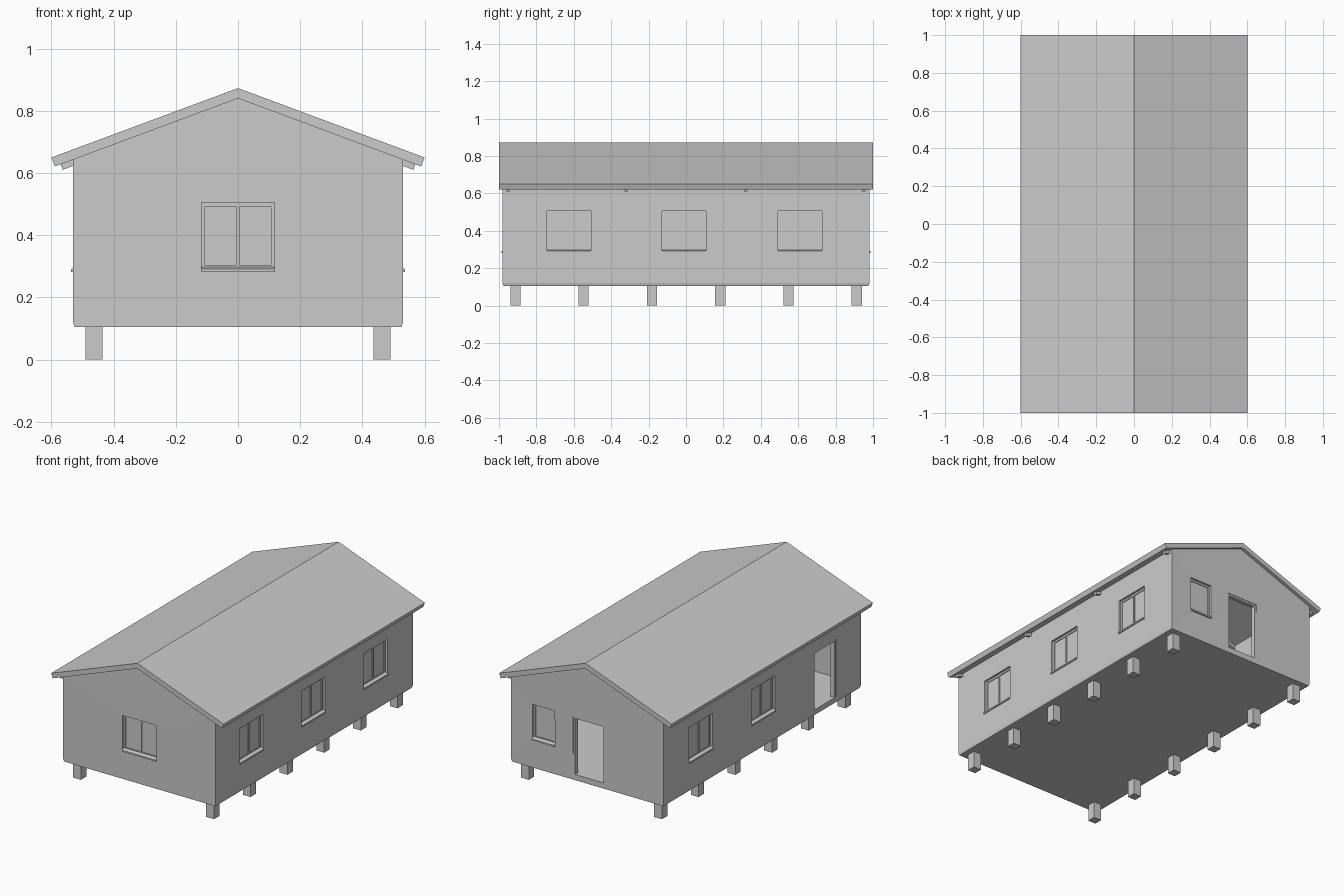
import bpy, bmesh
from math import radians
from mathutils import Vector

if "Cube" in bpy.data.objects:
    bpy.data.objects.remove(bpy.data.objects["Cube"])

SLOPE = 0.372          # roof pitch (rise over run)
UNDER = 0.84           # roof underside height at the ridge
WX, WY, T = 0.53, 0.98, 0.03   # wall half sizes and thickness
FLOOR = 0.14


def finish(name, bm):
    bmesh.ops.recalc_face_normals(bm, faces=bm.faces)
    me = bpy.data.meshes.new(name)
    bm.to_mesh(me)
    bm.free()
    ob = bpy.data.objects.new(name, me)
    bpy.context.collection.objects.link(ob)
    return ob


def add_box(bm, x0, x1, y0, y1, z0, z1):
    r = bmesh.ops.create_cube(bm, size=1)
    for v in r["verts"]:
        v.co = Vector(((x0 + x1) / 2 + v.co.x * (x1 - x0),
                       (y0 + y1) / 2 + v.co.y * (y1 - y0),
                       (z0 + z1) / 2 + v.co.z * (z1 - z0)))


def add_prism(bm, pts, a, b, axis="y"):
    """Extrude a closed cross-section from a to b along x or y."""
    def place(p, t):
        return (p[0], t, p[1]) if axis == "y" else (t, p[0], p[1])
    face = bm.faces.new([bm.verts.new(place(p, a)) for p in pts])
    r = bmesh.ops.extrude_face_region(bm, geom=[face])
    for g in r["geom"]:
        if isinstance(g, bmesh.types.BMVert):
            g.co[1 if axis == "y" else 0] = b


def mirror_profile(half):
    return half + [(-x, z) for x, z in reversed(half) if x > 0]


# Openings: side rotation, wall distance, position along wall, width, is door
ROT = {"front": (0, WY), "right": (90, WX), "back": (180, WY), "left": (-90, WX)}
OPENINGS = [
    ("front", 0.0, 0.235, "window"),
    ("right", -0.625, 0.235, "window"), ("right", -0.01, 0.235, "window"),
    ("right", 0.61, 0.235, "window"),
    ("left", -0.61, 0.235, "window"), ("left", 0.01, 0.235, "window"),
    ("left", 0.625, 0.22, "door"),
    ("back", -0.305, 0.155, "window"), ("back", 0.01, 0.22, "door"),
]
TOP, SILL = 0.505, 0.282


def orient(ob, side):
    # local frame: x along the wall, -y outward, wall face at y = 0
    ang, dist = ROT[side]
    ob.rotation_euler.z = radians(ang)
    off = Vector((0, -dist, 0))
    off.rotate(ob.rotation_euler)
    ob.location = off


# Walls with gables and floor, slightly chamfered at the bottom edge
bm = bmesh.new()
outer = mirror_profile([(WX - 0.004, 0.105), (WX, 0.12),
                        (WX, UNDER - SLOPE * WX), (0, UNDER)])
add_prism(bm, outer, -WY, WY)
for v in bm.verts:
    if v.co.z < 0.11:
        v.co.y *= (WY - 0.004) / WY
walls = finish("walls", bm)

# Cutters for the room and for each opening
cutters = []
bm = bmesh.new()
add_prism(bm, mirror_profile([(WX - T, FLOOR), (WX - T, 0.8), (0, 1.0)]),
          -WY + T, WY - T)
cutters.append(finish("room_cutter", bm))
for side, u, w, kind in OPENINGS:
    bm = bmesh.new()
    z0 = FLOOR + 0.001 if kind == "door" else SILL
    add_box(bm, u - w / 2, u + w / 2, -0.05, T + 0.03, z0, TOP)
    c = finish("opening_cutter", bm)
    orient(c, side)
    cutters.append(c)

bpy.context.view_layer.objects.active = walls
for c in cutters:
    c.hide_render = True
    m = walls.modifiers.new("cut", "BOOLEAN")
    m.operation, m.solver, m.object = "DIFFERENCE", "EXACT", c
    bpy.ops.object.modifier_apply(modifier=m.name)
for c in cutters:
    bpy.data.objects.remove(c)


# Window and door frames, panes and sills
def make_frame(side, u, w, kind):
    bm = bmesh.new()
    l, r, f = u - w / 2, u + w / 2, 0.012
    y0, y1 = (0.004, T) if kind == "door" else (0.014, T)
    z0 = FLOOR if kind == "door" else SILL + 0.008
    add_box(bm, l, l + f, y0, y1, z0, TOP)
    add_box(bm, r - f, r, y0, y1, z0, TOP)
    add_box(bm, l + f, r - f, y0, y1, TOP - f, TOP)
    if kind == "window":
        add_box(bm, l + f, r - f, y0, y1, z0, z0 + f)
        if w > 0.2:
            add_box(bm, u - f / 2, u + f / 2, y0, y1, z0 + f, TOP - f)
    orient(finish(f"{side}_{kind}_frame", bm), side)
    if kind == "window":
        bm = bmesh.new()
        add_box(bm, l + f, r - f, 0.019, 0.023, z0 + f, TOP - f)
        orient(finish(f"{side}_window_pane", bm), side)
        bm = bmesh.new()
        add_prism(bm, [(-0.007, SILL - 0.001), (-0.007, SILL + 0.009),
                       (0.016, SILL + 0.016), (0.016, SILL - 0.001)], l, r, "x")
        orient(finish(f"{side}_window_sill", bm), side)


for o in OPENINGS:
    make_frame(*o)

# Gable roof with square-cut eaves
bm = bmesh.new()
add_prism(bm, mirror_profile([(0, UNDER), (0.589, UNDER - SLOPE * 0.589),
                              (0.6, 0.65), (0, 0.873)])[:4]
          + [(-0.6, 0.65), (-0.589, UNDER - SLOPE * 0.589)], -1, 1)
finish("roof", bm)

# Rafters under the roof, with ends showing below the eaves
bm = bmesh.new()
for y in (-0.95, -0.32, 0.32, 0.95):
    d, e = 0.02, 0.57
    for s in (-1, 1):
        add_prism(bm, [(0, UNDER), (s * e, UNDER - SLOPE * e),
                       (s * (e - 0.006), UNDER - SLOPE * (e - 0.006) - d),
                       (0, UNDER - d)], y - 0.01, y + 0.01)
finish("rafters", bm)

# Two rows of foundation posts
bm = bmesh.new()
for x in (-0.463, 0.463):
    for i in range(6):
        y = -0.912 + i * 0.365
        add_box(bm, x - 0.027, x + 0.027, y - 0.027, y + 0.027, 0, 0.107)
finish("foundation_posts", bm)
